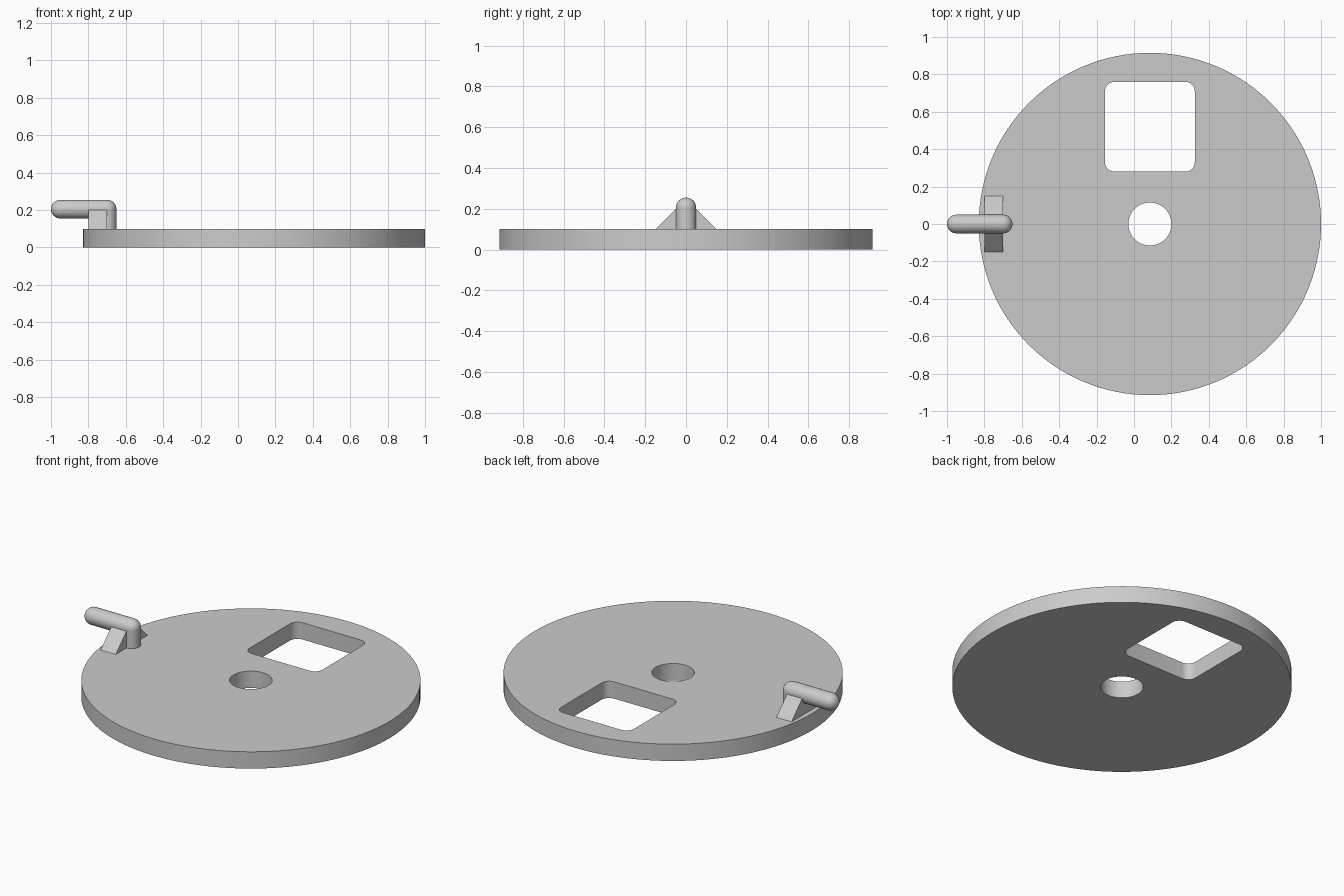
import bpy, bmesh
from math import sin, cos, pi, radians
from mathutils import Matrix, Vector

cube = bpy.data.objects.get("Cube")
if cube:
    bpy.data.objects.remove(cube, do_unlink=True)

grey = bpy.data.materials.new("plain grey")
grey.use_nodes = True
colour = (0.6, 0.6, 0.6, 1)
grey.diffuse_color = colour
grey.node_tree.nodes["Principled BSDF"].inputs["Base Color"].default_value = colour

CX = 0.085        # disc centre
THICK = 0.1       # disc thickness
PEG_R = 0.05      # peg radius
PEG_Z = 0.205     # height of the peg's axis
POST_X = -0.7


def finish(name, bm, smooth=True):
    """Turn a bmesh into a named, shaded object."""
    bmesh.ops.remove_doubles(bm, verts=bm.verts, dist=1e-5)
    bmesh.ops.recalc_face_normals(bm, faces=bm.faces)
    mesh = bpy.data.meshes.new(name)
    bm.to_mesh(mesh)
    bm.free()
    mesh.materials.append(grey)
    obj = bpy.data.objects.new(name, mesh)
    bpy.context.collection.objects.link(obj)
    if smooth:
        bpy.ops.object.select_all(action="DESELECT")
        obj.select_set(True)
        bpy.context.view_layer.objects.active = obj
        bpy.ops.object.shade_smooth_by_angle(angle=radians(35))
    return obj


def arc(cx, cy, r, start, end, n):
    steps = [start + (end - start) * i / n for i in range(n + 1)]
    return [(cx + r * cos(a), cy + r * sin(a)) for a in steps]


def circle(cx, cy, r, n):
    return arc(cx, cy, r, 0, 2 * pi, n)[:-1]


def rounded_square(cx, cy, half, r):
    points = []
    for k, (sx, sy) in enumerate([(1, 1), (-1, 1), (-1, -1), (1, -1)]):
        points += arc(cx + sx * (half - r), cy + sy * (half - r), r,
                      k * pi / 2, (k + 1) * pi / 2, 8)
    return points


# Disc: filled outline with a round centre hole and a rounded square window
curve = bpy.data.curves.new("disc_outline", "CURVE")
curve.dimensions = "2D"
curve.fill_mode = "BOTH"
curve.extrude = THICK / 2
for outline in (circle(CX, 0, 0.915, 128), circle(CX, 0, 0.115, 64),
                rounded_square(CX, 0.52, 0.24, 0.05)):
    spline = curve.splines.new("POLY")
    spline.points.add(len(outline) - 1)
    for p, (x, y) in zip(spline.points, outline):
        p.co = (x, y, 0, 1)
    spline.use_cyclic_u = True
helper = bpy.data.objects.new("disc_outline", curve)
bpy.context.collection.objects.link(helper)
bpy.context.view_layer.update()
bm = bmesh.new()
bm.from_mesh(helper.evaluated_get(bpy.context.evaluated_depsgraph_get()).to_mesh())
bmesh.ops.translate(bm, verts=bm.verts, vec=(0, 0, THICK / 2))
bpy.data.objects.remove(helper, do_unlink=True)
finish("disc", bm)

# Peg arm: round-ended rod reaching out past the rim
bm = bmesh.new()
profile = (arc(POST_X, PEG_Z, PEG_R, 0, pi / 2, 8)
           + arc(-0.95, PEG_Z, PEG_R, pi / 2, pi, 8))
verts = [bm.verts.new((x, 0, z)) for x, z in profile]
edges = [bm.edges.new(pair) for pair in zip(verts, verts[1:])]
bmesh.ops.spin(bm, geom=verts + edges, cent=(0, 0, PEG_Z), axis=(1, 0, 0),
               angle=2 * pi, steps=32)
finish("peg_arm", bm)

# Peg post: upright cylinder under the inner end of the arm
bm = bmesh.new()
height = PEG_Z - THICK
bmesh.ops.create_cone(bm, cap_ends=True, segments=32, radius1=PEG_R, radius2=PEG_R,
                      depth=height,
                      matrix=Matrix.Translation((POST_X, 0, THICK + height / 2)))
finish("peg_post", bm)

# Peg brace: sloping support on both sides of the arm
bm = bmesh.new()
section = [(-0.15, 0.1), (0.15, 0.1), (0.05, 0.2), (-0.05, 0.2)]
face = bm.faces.new([bm.verts.new((-0.8, y, z)) for y, z in section])
side = bmesh.ops.extrude_face_region(bm, geom=[face])
moved = [v for v in side["geom"] if isinstance(v, bmesh.types.BMVert)]
bmesh.ops.translate(bm, verts=moved, vec=Vector((0.1, 0, 0)))
finish("peg_brace", bm, smooth=False)
